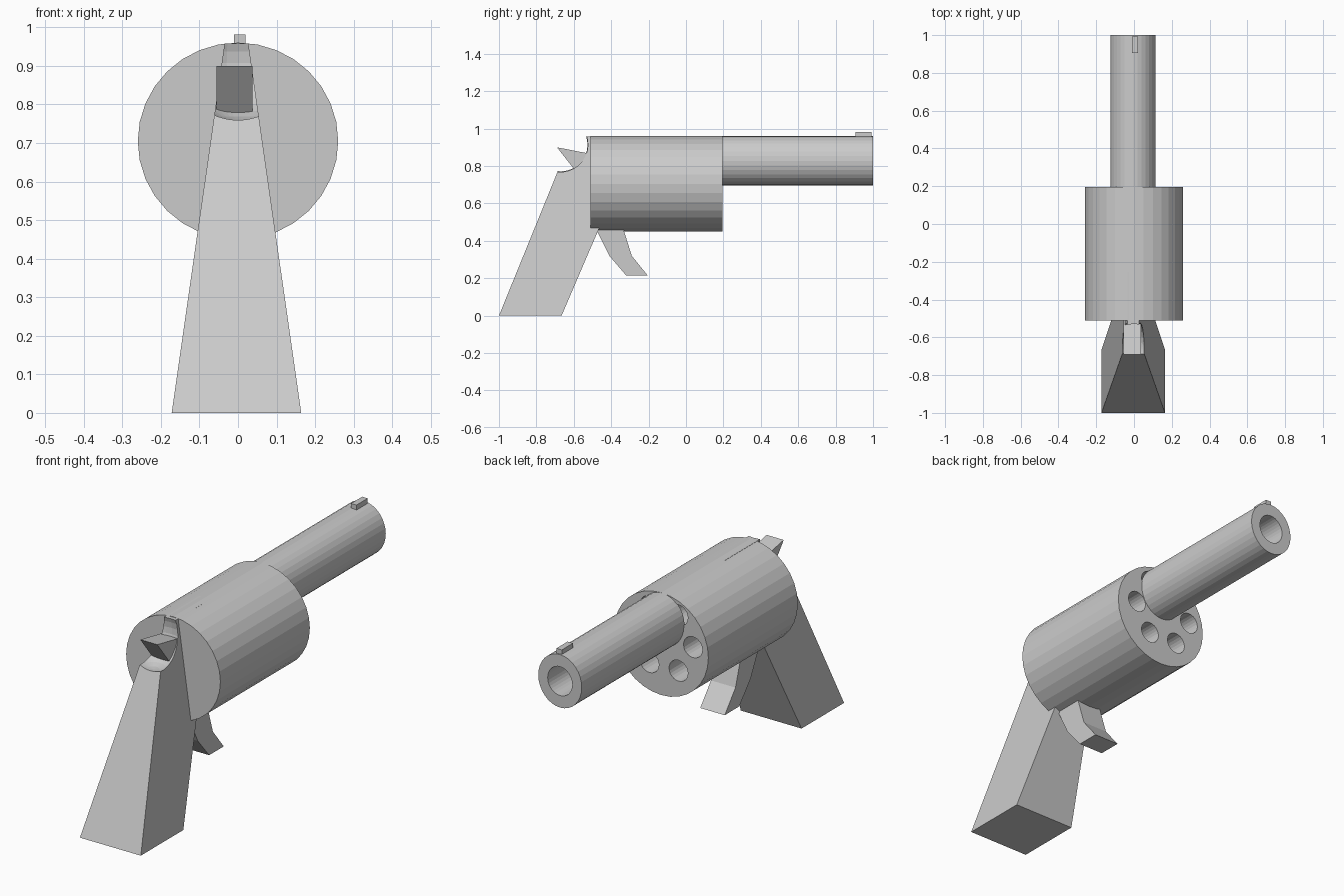
import bpy, bmesh
from math import cos, sin, pi

if "Cube" in bpy.data.objects:
    bpy.data.objects.remove(bpy.data.objects["Cube"])


def make(name, bm):
    bmesh.ops.recalc_face_normals(bm, faces=bm.faces)
    mesh = bpy.data.meshes.new(name)
    bm.to_mesh(mesh)
    bm.free()
    obj = bpy.data.objects.new(name, mesh)
    bpy.context.collection.objects.link(obj)
    return obj


def loft(name, a, b):
    """Closed solid between two matching rings of points."""
    bm = bmesh.new()
    ra = [bm.verts.new(p) for p in a]
    rb = [bm.verts.new(p) for p in b]
    n = len(a)
    bm.faces.new(ra)
    bm.faces.new(rb[::-1])
    for i in range(n):
        bm.faces.new((ra[i], rb[i], rb[(i + 1) % n], ra[(i + 1) % n]))
    return make(name, bm)


def cylinder(name, x, z, rx, rz, y0, y1, sides=32):
    """Cylinder lying along y."""
    ring = [(x + rx * cos(2 * pi * i / sides), z + rz * sin(2 * pi * i / sides))
            for i in range(sides)]
    return loft(name, [(u, y0, v) for u, v in ring], [(u, y1, v) for u, v in ring])


def plate(name, profile, x0, x1):
    """Side profile of (y, z) points extruded across x."""
    return loft(name, [(x0, y, z) for y, z in profile], [(x1, y, z) for y, z in profile])


def cut(obj, cutter):
    mod = obj.modifiers.new("cut", 'BOOLEAN')
    mod.operation = 'DIFFERENCE'
    mod.solver = 'EXACT'
    mod.object = cutter
    cutter.hide_render = True
    bpy.context.view_layer.objects.active = obj
    bpy.ops.object.modifier_apply(modifier=mod.name)
    bpy.data.objects.remove(cutter)


# Drum with a ring of six chambers
drum = cylinder("drum", 0, 0.705, 0.26, 0.2555, -0.51, 0.195)
for i in range(6):
    a = i * pi / 3
    cut(drum, cylinder("chamber_cutter", -0.015 + 0.16 * cos(a), 0.735 + 0.16 * sin(a),
                       0.052, 0.052, -0.35, 0.3, 24))

# Barrel with bore
barrel = cylinder("barrel", -0.005, 0.828, 0.12, 0.132, 0.19, 1.0)
cut(barrel, cylinder("bore_cutter", -0.005, 0.828, 0.068, 0.072, 0.1, 1.1))

# Front sight
plate("front_sight", [(0.905, 0.94), (0.993, 0.94), (0.993, 0.982), (0.905, 0.982)], -0.01, 0.02)

# Tapered, raked grip running up through the drum, with a scooped top
def grip_ring(half, y0, y1, z, x=-0.004):
    return [(x - half, y0, z), (x + half, y0, z), (x + half, y1, z), (x - half, y1, z)]

grip = loft("grip", grip_ring(0.168, -1.0, -0.665, 0), grip_ring(0.031, -0.61, -0.254, 0.958))
bm = bmesh.new()
bmesh.ops.create_uvsphere(bm, u_segments=32, v_segments=16, radius=0.15)
bmesh.ops.translate(bm, verts=bm.verts, vec=(0, -0.67, 0.908))
cut(grip, make("scoop_cutter", bm))

# Hammer spur
plate("hammer", [(-0.69, 0.9), (-0.5, 0.863), (-0.5, 0.735), (-0.56, 0.735)], -0.056, 0.038)

# Trigger
plate("trigger", [(-0.49, 0.48), (-0.41, 0.32), (-0.32, 0.215), (-0.205, 0.215),
                  (-0.29, 0.32), (-0.34, 0.48)], -0.07, 0.065)
